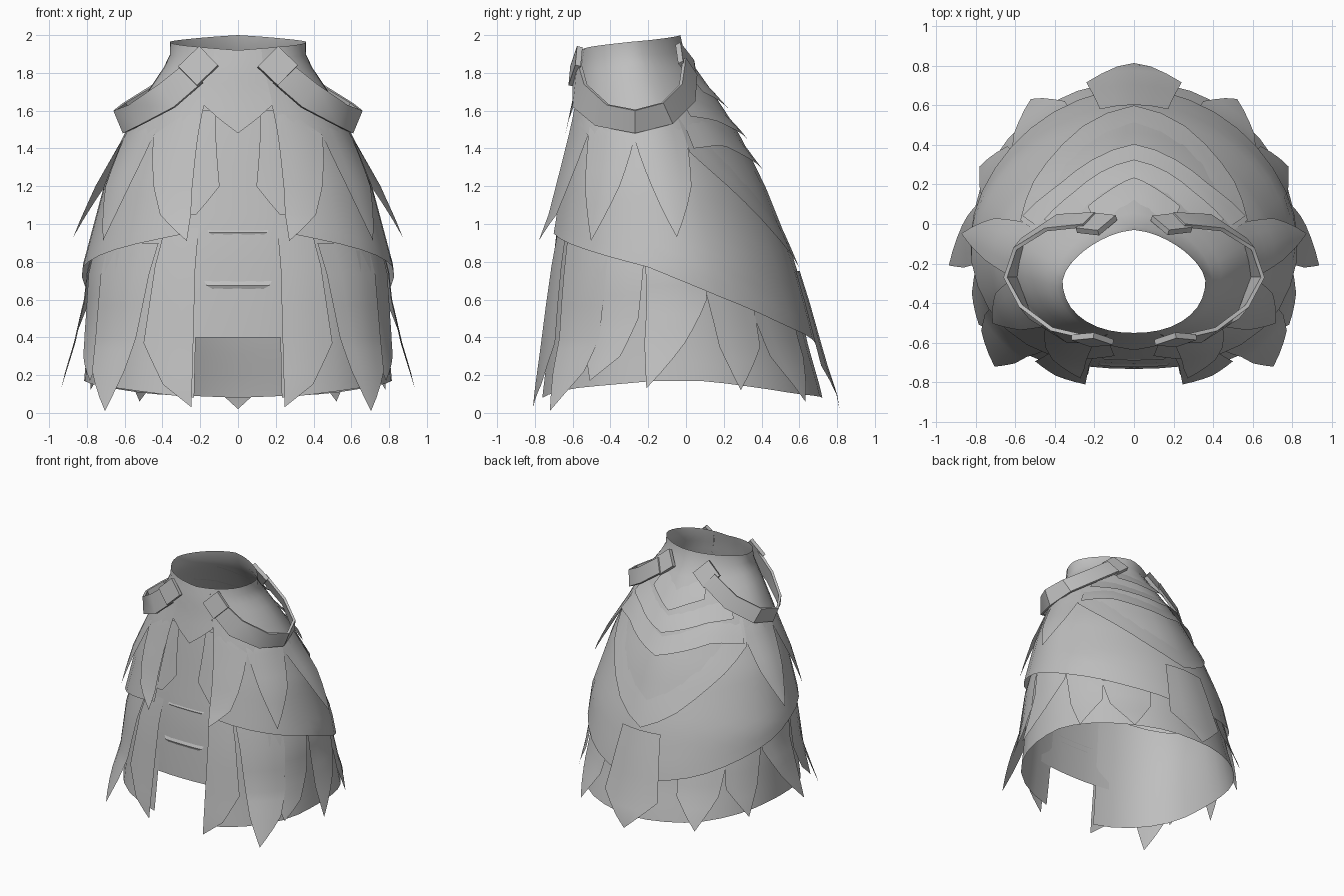
import bpy, bmesh, math
from mathutils import Vector, Matrix

if "Cube" in bpy.data.objects:
    bpy.data.objects.remove(bpy.data.objects["Cube"], do_unlink=True)

grey = bpy.data.materials.new("plain grey cloth")
grey.use_nodes = True
COL = (0.52, 0.52, 0.52, 1)
grey.diffuse_color = COL
grey.node_tree.nodes["Principled BSDF"].inputs["Base Color"].default_value = COL

# Garment profile: height, half width, front y, back y
PROFILE = [(0.0, .87, -.82, .77), (.1, .86, -.81, .76), (.36, .84, -.78, .69), (.5, .835, -.77, .66),
           (.77, .825, -.745, .585), (.9, .79, -.73, .54), (1.2, .71, -.68, .42),
           (1.5, .59, -.63, .27), (1.7, .48, -.59, .14), (1.84, .385, -.57, .04),
           (1.91, .355, -.55, -.01), (2.0, .365, -.55, -.03)]


def interp(table, x):
    """Piecewise linear lookup; returns the values after the key."""
    x = min(max(x, table[0][0]), table[-1][0])
    for p, q in zip(table, table[1:]):
        if x <= q[0]:
            t = (x - p[0]) / (q[0] - p[0])
            return [a + (b - a) * t for a, b in zip(p[1:], q[1:])]


def surface(deg, z, out=0.0):
    """Point on the garment: angle from the front (towards +x), height, offset."""
    w, yf, yb = interp(PROFILE, z)
    c, r = (yf + yb) / 2, (yb - yf) / 2 + out
    u, v = math.sin(math.radians(deg)), -math.cos(math.radians(deg))
    n = 2.6 - 0.2 * z if v < 0 else max(1.55, 2.0 - 0.27 * z)
    s = (abs(u) ** n + abs(v) ** n) ** (-1 / n)
    return Vector(((w + out) * u * s, c + r * v * s, z))


def shade(ob, angle):
    bpy.ops.object.select_all(action='DESELECT')
    ob.select_set(True)
    bpy.context.view_layer.objects.active = ob
    bpy.ops.object.shade_smooth_by_angle(angle=math.radians(angle))


def finish(name, bm, angle=40):
    me = bpy.data.meshes.new(name)
    bm.to_mesh(me)
    bm.free()
    me.materials.append(grey)
    ob = bpy.data.objects.new(name, me)
    bpy.context.collection.objects.link(ob)
    shade(ob, angle)
    return ob


def grid(name, pts):
    """Sheet from rows of points, top row first, left to right seen from outside."""
    bm = bmesh.new()
    vs = [[bm.verts.new(p) for p in row] for row in pts]
    for a, b in zip(vs, vs[1:]):
        for i in range(len(a) - 1):
            bm.faces.new((a[i], b[i], b[i + 1], a[i + 1]))
    bmesh.ops.remove_doubles(bm, verts=bm.verts, dist=0.0005)
    return finish(name, bm)


def shell(name, a0, a1, top, hem, out_top, out_hem, cols, rows):
    """Cloth layer between two height rules, each a function of the angle."""
    pts = []
    for j in range(rows + 1):
        t = j / rows
        row = []
        for i in range(cols + 1):
            a = a0 + (a1 - a0) * i / cols
            z = top(a) + (hem(a) - top(a)) * t
            row.append(surface(a, z, out_top + (out_hem - out_top) * t))
        pts.append(row)
    return grid(name, pts)


def flap(name, rows, mirror=True, fine=3, cols=4):
    """Pointed strip of cloth; rows are (z, left angle, right angle, offset)."""
    fullrows = []
    for p, q in zip(rows, rows[1:]):
        for k in range(fine):
            fullrows.append([a + (b - a) * k / fine for a, b in zip(p, q)])
    fullrows.append(rows[-1])
    for side, sign in (("left_", 1), ("right_", -1)) if mirror else (("", 1),):
        pts = []
        for z, l, r, o in fullrows:
            lo, hi = (l, r) if sign > 0 else (-r, -l)
            pts.append([surface(lo + (hi - lo) * i / cols, z, o) for i in range(cols + 1)])
        grid(side + name, pts)


def rule(table):
    """Symmetric height rule by angle from the front."""
    return lambda a: interp(table, abs(a) if abs(a) <= 180 else 360 - abs(a))[0]


# Main layers
collar_top = rule([(0, 1.92), (90, 1.965), (180, 2.0)])
cape_hem = rule([(0, .97), (20, .95), (45, .88), (80, .77), (110, .62), (145, .46), (180, .36)])
skirt_hem = rule([(0, .08), (17, .08), (45, .13), (80, .17), (100, .17), (145, .10), (180, .08)])
shell("cape", 20, 340, collar_top, cape_hem, 0, 0, 32, 18)
shell("front_yoke", -20, 20, collar_top, rule([(0, 1.48), (20, 1.63)]), 0, 0.004, 4, 6)
shell("lower_skirt", 16, 344, lambda a: cape_hem(a) + .06, skirt_hem, -.045, -.04, 32, 6)
shell("front_panel", -24, 24, lambda a: 1.7, lambda a: .40, -.025, -.045, 6, 10)

# Faint folds across the front panel
for k, z in enumerate((.98, .70)):
    flap("panel_fold_%d" % (k + 1), [(z, -13, 13, -.042), (z - .025, -12, 12, -.032),
                                     (z - .05, -9, 9, -.045)], mirror=False, fine=1)

# Overlapping pointed layers down the back
TIERS = [(150, [(150, 1.70), (165, 1.66), (180, 1.60)], .14),
         (122, [(122, 1.57), (145, 1.55), (180, 1.45)], .12),
         (115, [(115, 1.40), (140, 1.42), (180, 1.29)], .14),
         (112, [(112, 1.38), (145, 1.08), (165, .87), (180, .77)], .25)]
for k, (start, table, height) in enumerate(TIERS):
    hem = rule(table)
    shell("back_tier_%d" % (k + 1), start, 360 - start,
          lambda a, h=hem, d=height: h(a) + d, hem, -.004, .03 if k < 3 else .014, 14, 3)

# Pointed flaps of the upper cape
flap("inner_front_flap", [(1.60, 13, 22, -.012), (1.2, 8, 22, -.012), (1.05, 17, 22, -.01)])
flap("front_spike", [(1.63, 20, 24, -.004), (1.47, 20, 45, .004), (1.05, 18, 30, .04),
                     (.91, 18, 18, .07)])
flap("side_front_spike", [(1.56, 45, 78, -.008), (1.46, 45, 78, .003), (1.2, 48, 68, .025),
                          (.91, 55, 55, .04)])
flap("side_back_spike", [(1.58, 78, 113, -.008), (1.44, 78, 113, .005), (1.2, 85, 106, .045),
                         (.93, 94, 94, .095)])

# Ragged flaps of the lower skirt
flap("skirt_flap_1", [(.98, 16, 30, -.03), (.37, 16, 34, .0), (.15, 16, 26, .005),
                      (.03, 16, 16, .005)])
flap("skirt_flap_2", [(.90, 32, 60, -.035), (.4, 37, 58, .0), (.22, 39, 54, .04),
                      (.01, 43, 43, .085)])
flap("skirt_flap_3", [(.86, 50, 78, -.032), (.5, 50, 74, -.015), (.3, 53, 67, .01),
                      (.17, 56, 56, .03)])
flap("skirt_flap_4", [(.82, 78, 108, -.03), (.6, 78, 105, -.015), (.37, 77, 93, .03),
                      (.13, 78, 78, .085)])
flap("skirt_flap_5", [(.68, 105, 130, -.03), (.35, 108, 128, -.015), (.12, 114, 114, .0)])
flap("skirt_flap_6", [(.54, 128, 157, -.03), (.3, 132, 155, -.01), (.06, 144, 144, .025)])
flap("back_flap", [(.75, 168, 192, .012), (.25, 164, 196, .03), (.02, 180, 180, .045)],
     mirror=False)

# Shoulder straps
UPPER = [(.27, -.575, 1.86), (.42, -.54, 1.74), (.58, -.42, 1.63), (.66, -.27, 1.60),
         (.61, -.12, 1.64), (.45, -.02, 1.74), (.26, .0, 1.88)]
LOWER = [(.19, -.60, 1.75), (.34, -.60, 1.62), (.53, -.48, 1.52), (.61, -.27, 1.48),
         (.57, -.07, 1.53), (.39, .05, 1.65), (.20, .06, 1.79)]
for side, s in (("left", 1), ("right", -1)):
    rows = [[Vector((x * s, y, z)) for x, y, z in e][::s] for e in (UPPER, LOWER)]
    ob = grid(side + "_shoulder_strap", rows)
    ob.modifiers.new("thickness", 'SOLIDIFY').thickness = 0.02
    bpy.ops.object.modifier_apply(modifier="thickness")
    shade(ob, 35)

    # Square buckles at both strap ends
    for end, loc, normal in (("front", (.21, -.585, 1.835), (.12, -1, .22)),
                             ("back", (.19, .0, 1.86), (.3, 1, .5))):
        n = Vector((normal[0] * s, normal[1], normal[2])).normalized()
        right = Vector((0, 0, 1)).cross(n).normalized()
        up = n.cross(right)
        frame = Matrix((right, up, n)).transposed().to_4x4()
        m = (Matrix.Translation((loc[0] * s, loc[1], loc[2])) @ frame
             @ Matrix.Rotation(math.pi / 4, 4, 'Z') @ Matrix.Diagonal((.155, .145, .03, 1)))
        bm = bmesh.new()
        bmesh.ops.create_cube(bm, size=1, matrix=m)
        finish("%s_%s_buckle" % (side, end), bm, 30)
